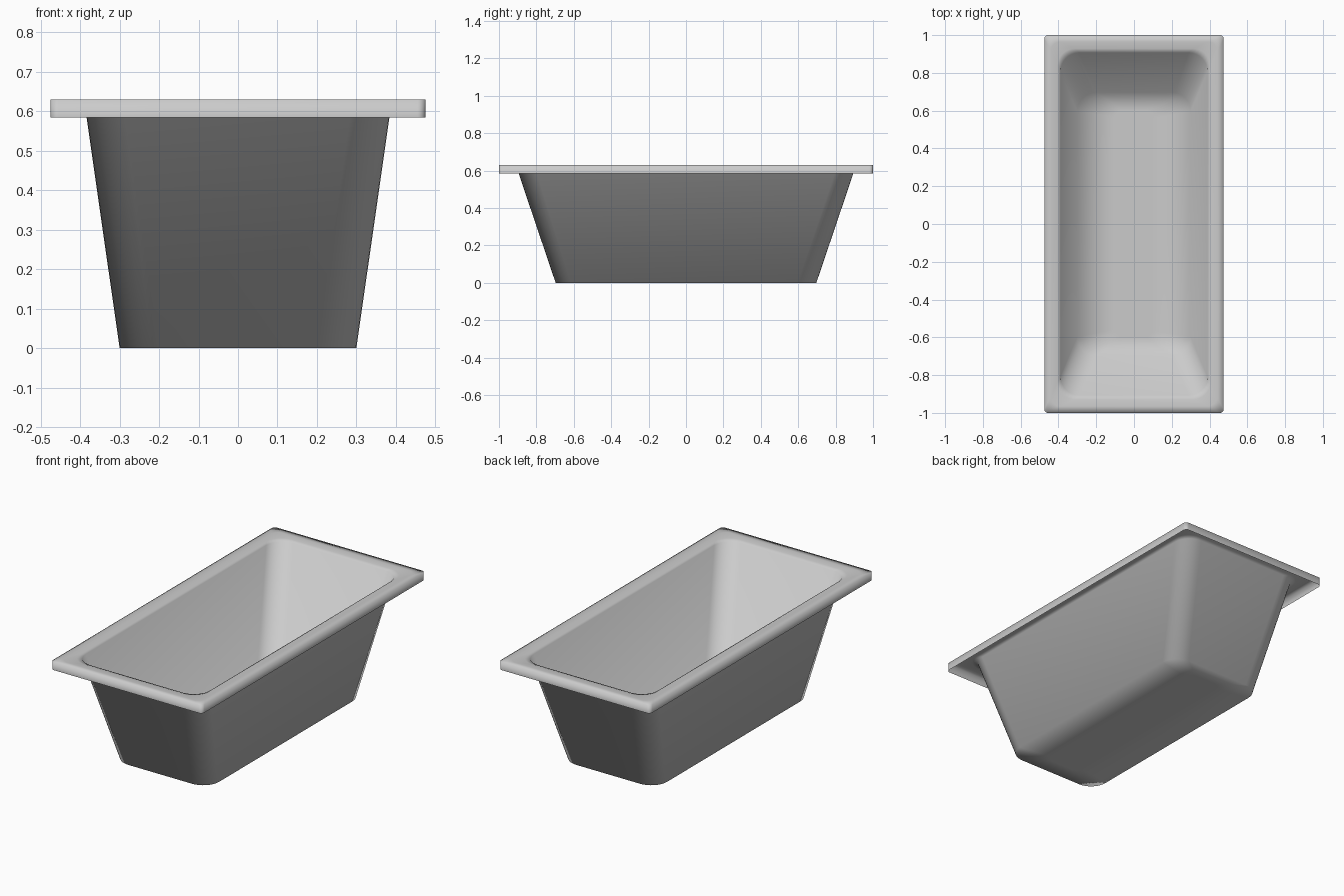
import bpy
import bmesh
import math

cube = bpy.data.objects.get("Cube")
if cube:
    bpy.data.objects.remove(cube, do_unlink=True)


def flat_material(name, color):
    mat = bpy.data.materials.new(name)
    mat.use_nodes = True
    mat.diffuse_color = color
    bsdf = next(n for n in mat.node_tree.nodes if n.type == "BSDF_PRINCIPLED")
    bsdf.inputs["Base Color"].default_value = color
    bsdf.inputs["Roughness"].default_value = 0.5
    return mat


def rounded_ring(bm, half_x, half_y, z, radius, segments=8):
    """Counter-clockwise rounded rectangle of vertices."""
    ring = []
    for corner, (sx, sy) in enumerate(((1, 1), (-1, 1), (-1, -1), (1, -1))):
        cx, cy = sx * (half_x - radius), sy * (half_y - radius)
        for i in range(segments + 1):
            a = math.pi / 2 * (corner + i / segments)
            ring.append(bm.verts.new((cx + radius * math.cos(a),
                                      cy + radius * math.sin(a), z)))
    return ring


# Half width, half length, height and corner radius, from floor to skirt
sections = [
    (0.10, 0.60, 0.0, 0.04),      # middle of the floor
    (0.30, 0.697, 0.0, 0.10),     # floor edge, foot of the walls
    (0.389, 0.907, 0.621, 0.10),  # head of the walls
    (0.405, 0.928, 0.628, 0.09),  # inner lip
    (0.44, 0.965, 0.63, 0.05),    # rim top
    (0.475, 1.0, 0.63, 0.02),     # rim edge
    (0.475, 1.0, 0.585, 0.02),    # hanging skirt
]

# Tub: one thin smooth shell, open underneath the overhanging rim
bm = bmesh.new()
rings = [rounded_ring(bm, *s) for s in sections]
bm.faces.new(rings[0])
for inner, outer in zip(rings, rings[1:]):
    n = len(inner)
    for i in range(n):
        j = (i + 1) % n
        bm.faces.new((inner[i], outer[i], outer[j], inner[j]))
for face in bm.faces:
    face.smooth = True

mesh = bpy.data.meshes.new("bathtub_shell")
bm.to_mesh(mesh)
bm.free()
mesh.materials.append(flat_material("light_grey_enamel", (0.6, 0.6, 0.6, 1.0)))
tub = bpy.data.objects.new("bathtub_shell", mesh)
bpy.context.collection.objects.link(tub)
